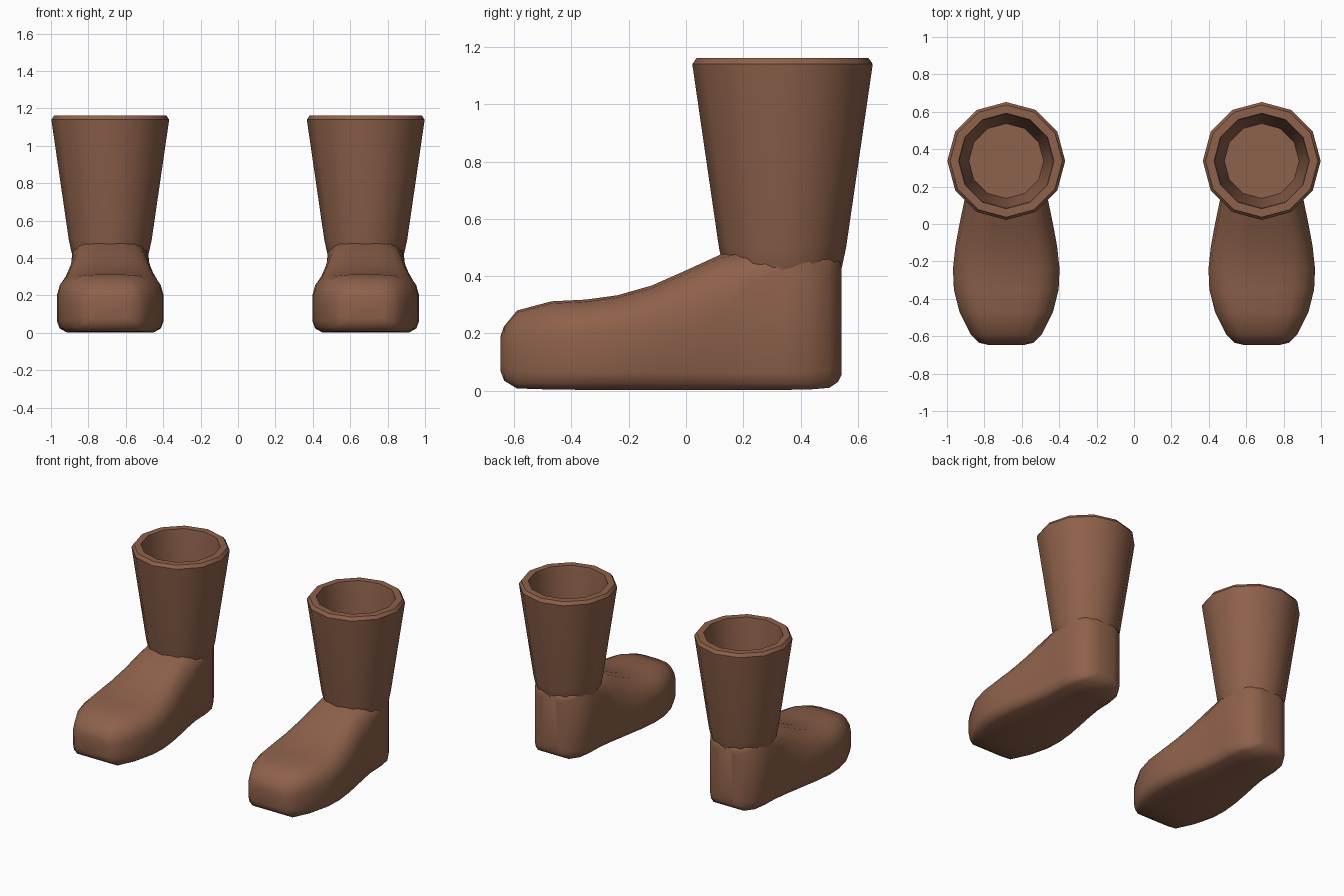
import bpy, bmesh, math

if "Cube" in bpy.data.objects:
    bpy.data.objects.remove(bpy.data.objects["Cube"])

leather = bpy.data.materials.new("brown_leather")
leather.diffuse_color = (0.27, 0.12, 0.07, 1)
leather.use_nodes = True
leather.node_tree.nodes["Principled BSDF"].inputs["Base Color"].default_value = leather.diffuse_color


def make(name, rings, angle, x):
    """Skin a list of equal closed rings and cap both ends."""
    bm = bmesh.new()
    loops = [[bm.verts.new(p) for p in r] for r in rings]
    n = len(loops[0])
    for a, b in zip(loops, loops[1:]):
        for i in range(n):
            bm.faces.new((a[i], a[(i + 1) % n], b[(i + 1) % n], b[i]))
    bm.faces.new(loops[0])
    bm.faces.new(loops[-1])
    bmesh.ops.recalc_face_normals(bm, faces=bm.faces)
    me = bpy.data.meshes.new(name)
    bm.to_mesh(me)
    bm.free()
    ob = bpy.data.objects.new(name, me)
    bpy.context.collection.objects.link(ob)
    me.materials.append(leather)
    ob.location.x = x
    bpy.ops.object.select_all(action='DESELECT')
    bpy.context.view_layer.objects.active = ob
    ob.select_set(True)
    bpy.ops.object.shade_smooth_by_angle(angle=math.radians(angle))
    return ob


# Foot stations: y, half width, bottom z, top z, shoulder (height share at full width)
STATIONS = [
    (-0.648, 0.09, 0.07, 0.19, 0.60),
    (-0.635, 0.145, 0.035, 0.225, 0.60),
    (-0.59, 0.19, 0.008, 0.28, 0.58),
    (-0.47, 0.25, 0.004, 0.312, 0.60),
    (-0.35, 0.28, 0.003, 0.318, 0.62),
    (-0.24, 0.285, 0.003, 0.333, 0.60),
    (-0.12, 0.272, 0.003, 0.367, 0.55),
    (0.0, 0.25, 0.003, 0.42, 0.52),
    (0.12, 0.225, 0.003, 0.475, 0.58),
    (0.22, 0.208, 0.003, 0.495, 0.75),
    (0.34, 0.203, 0.003, 0.495, 0.88),
    (0.43, 0.188, 0.004, 0.495, 0.90),
    (0.50, 0.145, 0.01, 0.48, 0.90),
    (0.53, 0.105, 0.03, 0.46, 0.90),
    (0.543, 0.06, 0.055, 0.44, 0.90),
]


def foot_ring(y, w, z0, z1, s):
    h = z1 - z0
    r = min(0.06, h * 0.3)
    half = [(0.82, 0), (0.95, r * 0.35), (1, r), (1, h * s)]
    for a in (25, 48, 70):
        t = math.radians(a)
        half.append((0.42 + 0.58 * math.cos(t), h * (s + (1 - s) * math.sin(t))))
    half.append((0.28, h))
    return [(w * u, y, z0 + v) for u, v in half] + \
           [(-w * u, y, z0 + v) for u, v in reversed(half)]


# Shaft profile: radius, z, going up the outside, over the rim and down inside
SHAFT = [(0.195, 0.40), (0.207, 0.43), (0.222, 0.50), (0.315, 1.14),
         (0.30, 1.162), (0.255, 1.162), (0.25, 1.13), (0.20, 0.51)]


def shaft_ring(r, z, n=12):
    return [(r * math.cos(2 * math.pi * i / n),
             0.337 + r * math.sin(2 * math.pi * i / n), z) for i in range(n)]


for side, x in (("left", 0.683), ("right", -0.683)):
    make(side + "_boot_foot", [foot_ring(*s) for s in STATIONS], 60, x)
    make(side + "_boot_shaft", [shaft_ring(*p) for p in SHAFT], 38, x)
